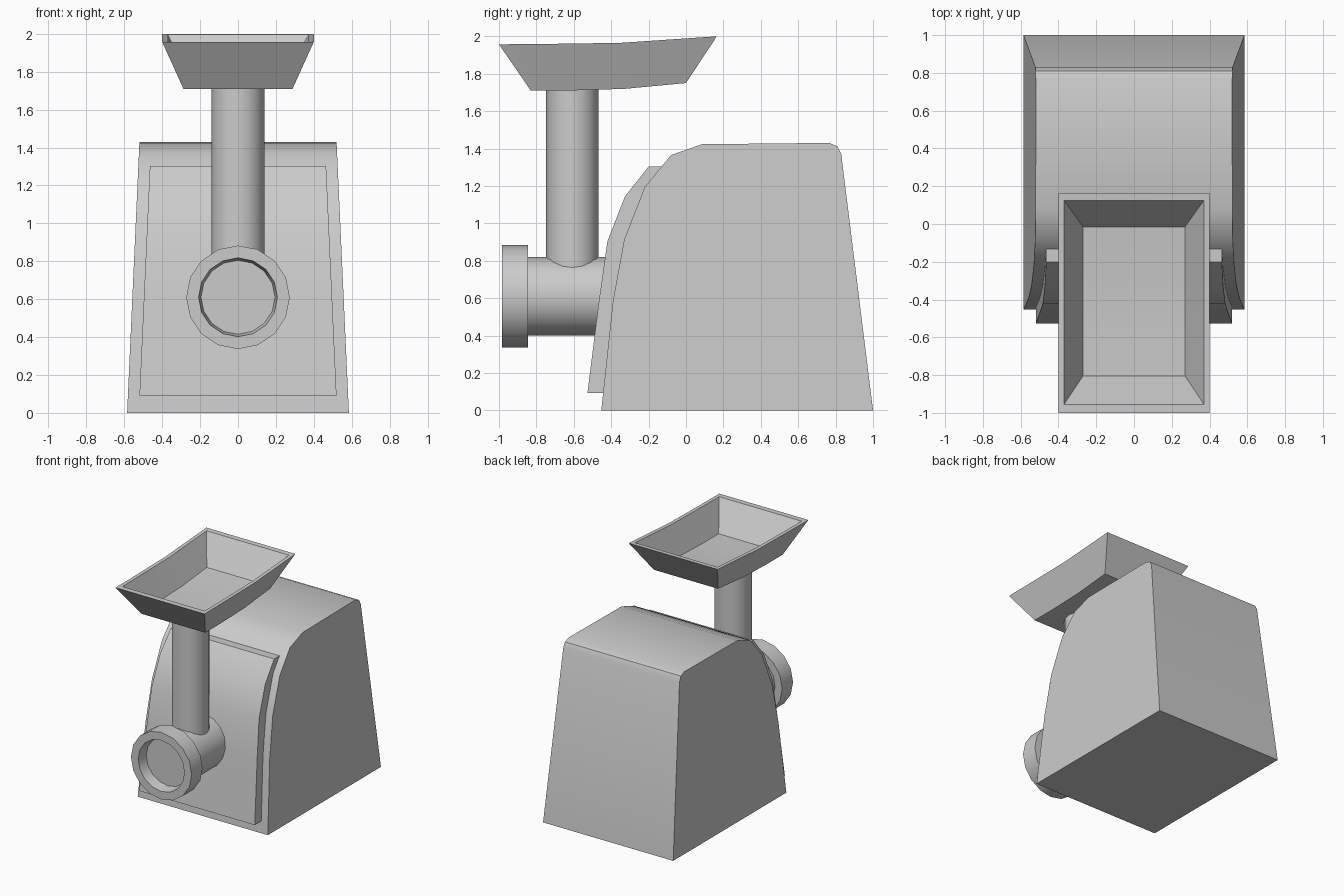
import bpy, bmesh, math

if "Cube" in bpy.data.objects:
    bpy.data.objects.remove(bpy.data.objects["Cube"])


def finish(name, bm, angle=40):
    bmesh.ops.recalc_face_normals(bm, faces=bm.faces[:])
    me = bpy.data.meshes.new(name)
    bm.to_mesh(me)
    bm.free()
    ob = bpy.data.objects.new(name, me)
    bpy.context.collection.objects.link(ob)
    me.shade_smooth()
    bpy.ops.object.select_all(action='DESELECT')
    ob.select_set(True)
    bpy.context.view_layer.objects.active = ob
    bpy.ops.object.shade_smooth_by_angle(angle=math.radians(angle))
    return ob


def loft(bm, sections, closed=False):
    """Bridge equal-length closed rings of points; returns vertex rings."""
    rings = [[bm.verts.new(p) for p in s] for s in sections]
    pairs = list(zip(rings, rings[1:]))
    if closed:
        pairs.append((rings[-1], rings[0]))
    for a, b in pairs:
        n = len(a)
        for i in range(n):
            j = (i + 1) % n
            bm.faces.new((a[i], a[j], b[j], b[i]))
    return rings


def tapered_slab(name, profile, half_width):
    """Side profile (y, z) spread across x, narrowing with height."""
    bm = bmesh.new()
    rings = loft(bm, [[(s * half_width(z), y, z) for y, z in profile]
                      for s in (-1, 1)])
    for r in rings:
        bm.faces.new(r)
    return finish(name, bm)


def turned(name, stations, place, sides=16):
    """Capped solid of revolution from (radius, distance) stations."""
    bm = bmesh.new()
    rings = loft(bm, [[place(r * math.cos(2 * math.pi * i / sides),
                             r * math.sin(2 * math.pi * i / sides), d)
                       for i in range(sides)] for r, d in stations])
    bm.faces.new(rings[0])
    bm.faces.new(rings[-1])
    return finish(name, bm)


# Motor housing
tapered_slab("motor_housing",
             [(-0.453, 0), (-0.39, 0.59), (-0.33, 0.915), (-0.22, 1.195),
              (-0.08, 1.365), (0.085, 1.423), (0.765, 1.43), (0.81, 1.412),
              (0.83, 1.37), (1.0, 0)],
             lambda z: 0.585 - 0.0455 * z)

# Raised front panel, its back buried in the housing
tapered_slab("front_panel",
             [(-0.527, 0.093), (-0.465, 0.59), (-0.42, 0.905),
              (-0.326, 1.145), (-0.2, 1.303), (-0.08, 1.303),
              (-0.17, 1.145), (-0.28, 0.905), (-0.35, 0.59), (-0.40, 0.093)],
             lambda z: 0.524 - 0.0455 * z)

# Grinding barrel and locking ring with a recessed plate
along_y = lambda u, v, d: (u, d, 0.61 + v)
turned("grinding_barrel", [(0.21, -0.86), (0.21, -0.36)], along_y)
turned("locking_ring",
       [(0.195, -0.9), (0.208, -0.985), (0.273, -0.985), (0.273, -0.845),
        (0.15, -0.845)], along_y)

# Feed tube
turned("feed_tube", [(0.14, 0.68), (0.14, 1.73)],
       lambda u, v, d: (u, v - 0.608, d))

# Food tray: stations of outer top, outer floor, inner floor, inner top (y, z)
stations = [
    ((-1.0, 1.957), (-0.83, 1.71), (-0.805, 1.74), (-0.955, 1.957)),
    ((-0.70, 1.96), (-0.60, 1.711), (-0.59, 1.741), (-0.68, 1.96)),
    ((-0.35, 1.965), (-0.33, 1.719), (-0.33, 1.749), (-0.35, 1.965)),
    ((0.165, 2.0), (0.0, 1.75), (-0.015, 1.78), (0.125, 1.997)),
]
bm = bmesh.new()
sections = []
for ot, ob, ib, it in stations:
    half = list(zip((0.4, 0.288, 0.27, 0.37), (ot, ob, ib, it)))
    left = [(-x, y, z) for x, (y, z) in half]
    right = [(x, y, z) for x, (y, z) in half]
    sections.append([left[0], left[1], right[1], right[0],
                     right[3], right[2], left[2], left[3]])
rings = loft(bm, sections)
for r in (rings[0], rings[-1]):
    for idx in ((0, 1, 2, 3), (4, 5, 6, 7), (0, 3, 4, 7)):
        bm.faces.new([r[i] for i in idx])
finish("food_tray", bm)
